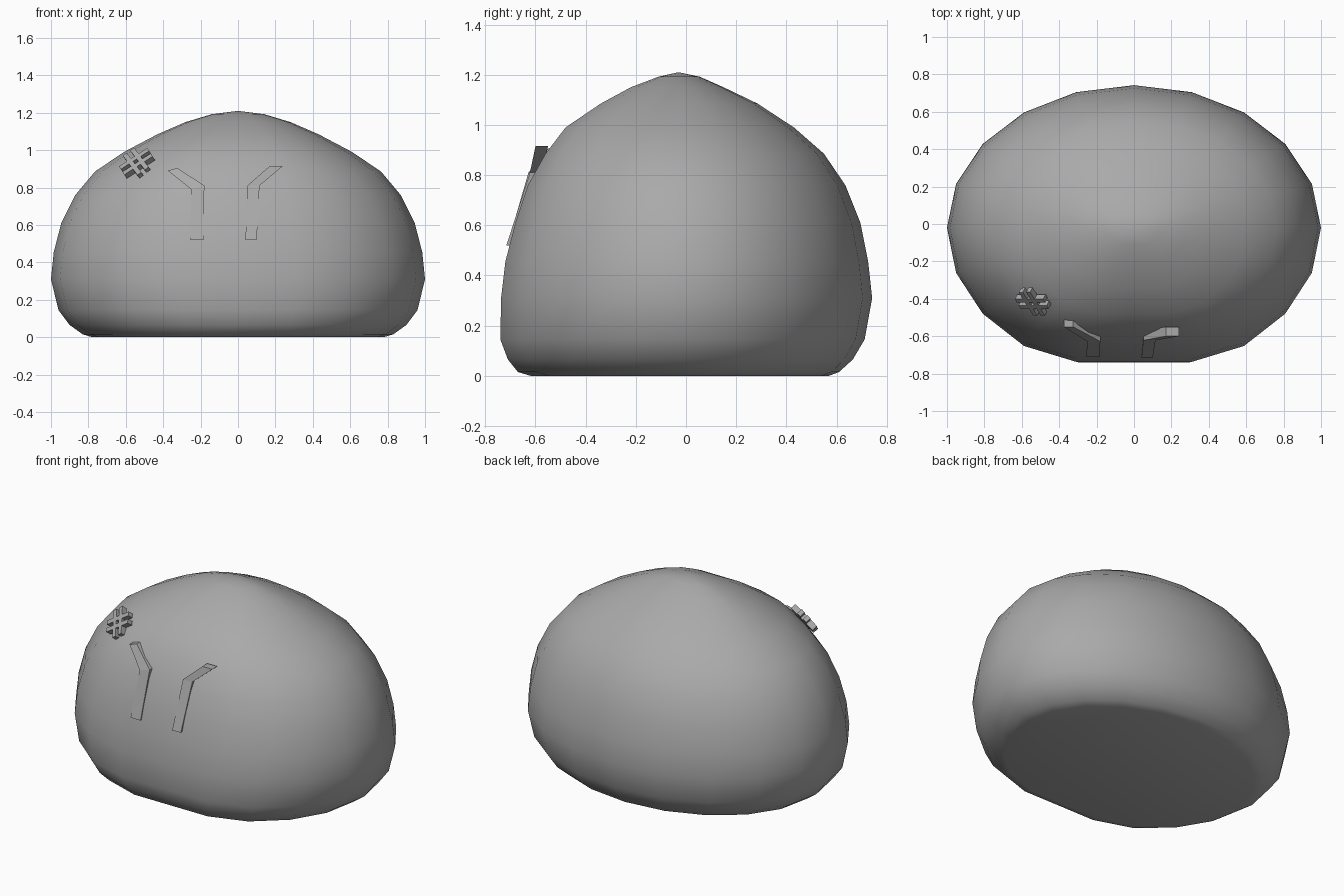
import bpy, bmesh, math
from mathutils import Vector, Matrix

cube = bpy.data.objects.get("Cube")
if cube:
    bpy.data.objects.remove(cube, do_unlink=True)

GREY = (0.4, 0.4, 0.4, 1.0)
grey = bpy.data.materials.new("plain_grey")
grey.use_nodes = True
grey.diffuse_color = GREY
grey.node_tree.nodes["Principled BSDF"].inputs["Base Color"].default_value = GREY


def finish(name, bm, smooth_angle=None):
    """Turn a bmesh into a named, coloured object."""
    bmesh.ops.recalc_face_normals(bm, faces=bm.faces[:])
    mesh = bpy.data.meshes.new(name)
    bm.to_mesh(mesh)
    bm.free()
    mesh.materials.append(grey)
    obj = bpy.data.objects.new(name, mesh)
    bpy.context.collection.objects.link(obj)
    if smooth_angle:
        bpy.ops.object.select_all(action='DESELECT')
        obj.select_set(True)
        bpy.context.view_layer.objects.active = obj
        bpy.ops.object.shade_smooth_by_angle(angle=math.radians(smooth_angle))
    return obj


# Body rings: height, half width, front y, back y
RINGS = [
    (0.0, 0.78, -0.62, 0.57), (0.015, 0.83, -0.67, 0.61),
    (0.065, 0.90, -0.71, 0.665), (0.145, 0.96, -0.74, 0.712),
    (0.31, 1.0, -0.737, 0.742), (0.455, 0.985, -0.72, 0.726),
    (0.61, 0.945, -0.68, 0.695), (0.76, 0.87, -0.63, 0.635),
    (0.885, 0.765, -0.56, 0.55), (0.99, 0.61, -0.48, 0.43),
    (1.085, 0.43, -0.34, 0.285), (1.15, 0.28, -0.22, 0.15),
    (1.192, 0.14, -0.11, 0.055),
]
SIDES = 20
CENTRE_Y = -0.02


def body():
    bm = bmesh.new()
    rings = []
    for z, width, front, back in RINGS:
        ring = []
        for i in range(SIDES):
            a = math.tau * i / SIDES
            s = math.sin(a)
            if s >= 0:
                y = CENTRE_Y + s * (back - CENTRE_Y)
            else:  # the front is a little flatter than an ellipse
                y = CENTRE_Y + min(1.0, -s * 1.09) * (front - CENTRE_Y)
            ring.append(bm.verts.new((width * math.cos(a), y, z)))
        rings.append(ring)
    apex = bm.verts.new((0, -0.03, 1.21))
    bm.faces.new(rings[0])
    for i in range(SIDES):
        j = (i + 1) % SIDES
        for low, high in zip(rings, rings[1:]):
            bm.faces.new((low[i], low[j], high[j], high[i]))
        bm.faces.new((rings[-1][i], rings[-1][j], apex))
    return finish("body", bm, 35)


def eye(name, stations, depth):
    """Bent strip; each station is outer x, outer z, inner x, inner z, y."""
    bm = bmesh.new()
    loops = []
    for xa, za, xb, zb, y in stations:
        corners = [(xa, y, za), (xb, y, zb), (xb, y + depth, zb), (xa, y + depth, za)]
        loops.append([bm.verts.new(c) for c in corners])
    for low, high in zip(loops, loops[1:]):
        for i in range(4):
            j = (i + 1) % 4
            bm.faces.new((low[i], low[j], high[j], high[i]))
    bm.faces.new(loops[0])
    bm.faces.new(loops[-1])
    return finish(name, bm)


def cross_mark():
    """Two crossing pairs of thin bars on the brow."""
    normal = Vector((-0.38, -0.72, 0.58)).normalized()
    across = Vector((0, 0, 1)).cross(normal).normalized()
    up = normal.cross(across)
    frame = Matrix((across, up, normal)).transposed().to_4x4()
    place = Matrix.Translation((-0.54, -0.415, 0.93)) @ frame
    bm = bmesh.new()
    for angle in (42, -45):
        for side in (-1, 1):
            local = (Matrix.Rotation(math.radians(angle), 4, 'Z')
                     @ Matrix.Translation((0, side * 0.024, 0))
                     @ Matrix.Diagonal((0.18, 0.026, 0.035, 1)))
            bmesh.ops.create_cube(bm, size=1, matrix=place @ local)
    return finish("cross_mark", bm)


body()
eye("right_eye", [(-0.255, 0.52, -0.185, 0.52, -0.712),
                  (-0.25, 0.79, -0.18, 0.81, -0.628),
                  (-0.375, 0.89, -0.325, 0.905, -0.55)], 0.045)
eye("left_eye", [(0.10, 0.52, 0.04, 0.52, -0.716),
                 (0.115, 0.81, 0.05, 0.81, -0.622),
                 (0.24, 0.915, 0.17, 0.915, -0.60)], 0.05)
cross_mark()
